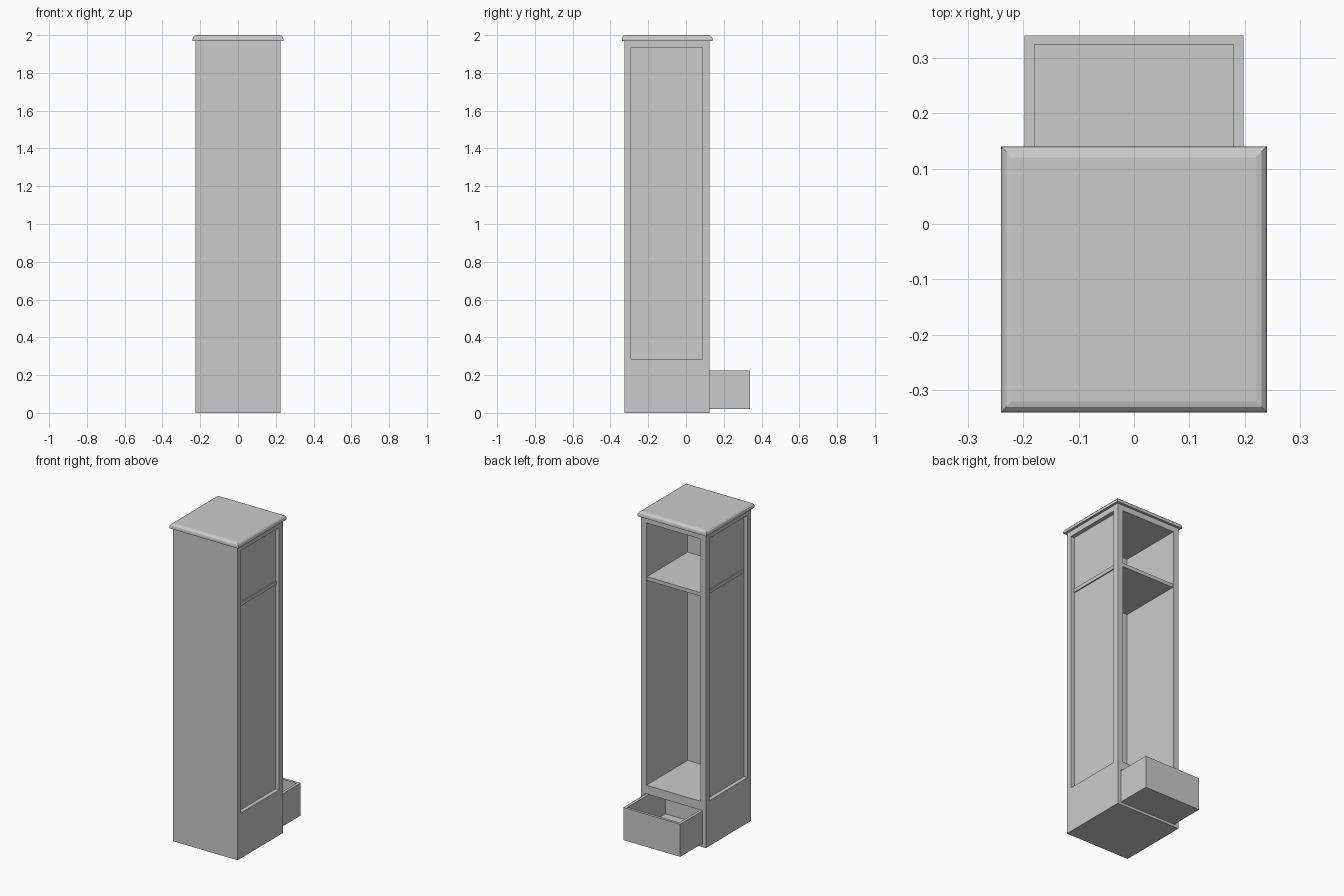
import bpy
import bmesh
from mathutils import Vector

cube = bpy.data.objects.get("Cube")
if cube:
    bpy.data.objects.remove(cube, do_unlink=True)

GREY = (0.6, 0.6, 0.6, 1)
mat = bpy.data.materials.new("plain grey")
mat.use_nodes = True
mat.diffuse_color = GREY
mat.node_tree.nodes["Principled BSDF"].inputs["Base Color"].default_value = GREY


def box(name, x, y, z, cutter=False):
    """Box spanning the given (min, max) ranges."""
    lo, hi = Vector((x[0], y[0], z[0])), Vector((x[1], y[1], z[1]))
    bm = bmesh.new()
    bmesh.ops.create_cube(bm, size=1)
    for v in bm.verts:
        v.co = Vector(c * s for c, s in zip(v.co, hi - lo))
    mesh = bpy.data.meshes.new(name)
    bm.to_mesh(mesh)
    bm.free()
    mesh.materials.append(mat)
    ob = bpy.data.objects.new(name, mesh)
    ob.location = (lo + hi) / 2
    bpy.context.collection.objects.link(ob)
    if cutter:
        ob.hide_render = True
        ob.hide_viewport = True
        ob.display_type = 'WIRE'
    return ob


def cut(ob, cutter):
    mod = ob.modifiers.new(cutter.name, 'BOOLEAN')
    mod.operation = 'DIFFERENCE'
    mod.solver = 'EXACT'
    mod.object = cutter


W, BACK, FRONT = 0.225, -0.325, 0.125
OPEN = 0.188
LOW, HIGH = 0.285, 1.935

# Carcass with the open compartment, drawer bay and recessed side panels
body = box("cabinet_body", (-W, W), (BACK, FRONT), (0, 1.97))
cut(body, box("compartment_cutter", (-OPEN, OPEN), (-0.285, 0.2), (LOW, HIGH), True))
cut(body, box("drawer_bay_cutter", (-0.203, 0.203), (-0.285, 0.2), (0.016, 0.23), True))
for side, name in ((1, "left"), (-1, "right")):
    span = sorted((side * 0.2, side * 0.3))
    cut(body, box(name + "_panel_cutter", span, (-0.29, 0.088), (LOW, HIGH), True))

# Shelf, whose ends show in the side recesses
box("shelf", (-OPEN, OPEN), (-0.285, 0.12), (1.572, 1.595))
for side, name in ((1, "left"), (-1, "right")):
    span = sorted((side * 0.19, side * 0.207))
    box(name + "_shelf_end", span, (-0.283, 0.088), (1.572, 1.595))

# Rounded top board
top = box("top_board", (-0.24, 0.24), (-0.34, 0.14), (1.97, 2))
bm = bmesh.new()
bm.from_mesh(top.data)
rim = [e for e in bm.edges if all(v.co.z > 0 for v in e.verts)]
bmesh.ops.bevel(bm, geom=rim, offset=0.02, segments=3, profile=0.5, affect='EDGES')
bm.to_mesh(top.data)
bm.free()

# Pulled-out drawer, open at the top
drawer = box("drawer", (-0.198, 0.198), (-0.07, 0.34), (0.02, 0.225))
cut(drawer, box("drawer_cutter", (-0.18, 0.18), (-0.052, 0.324), (0.04, 0.4), True))
